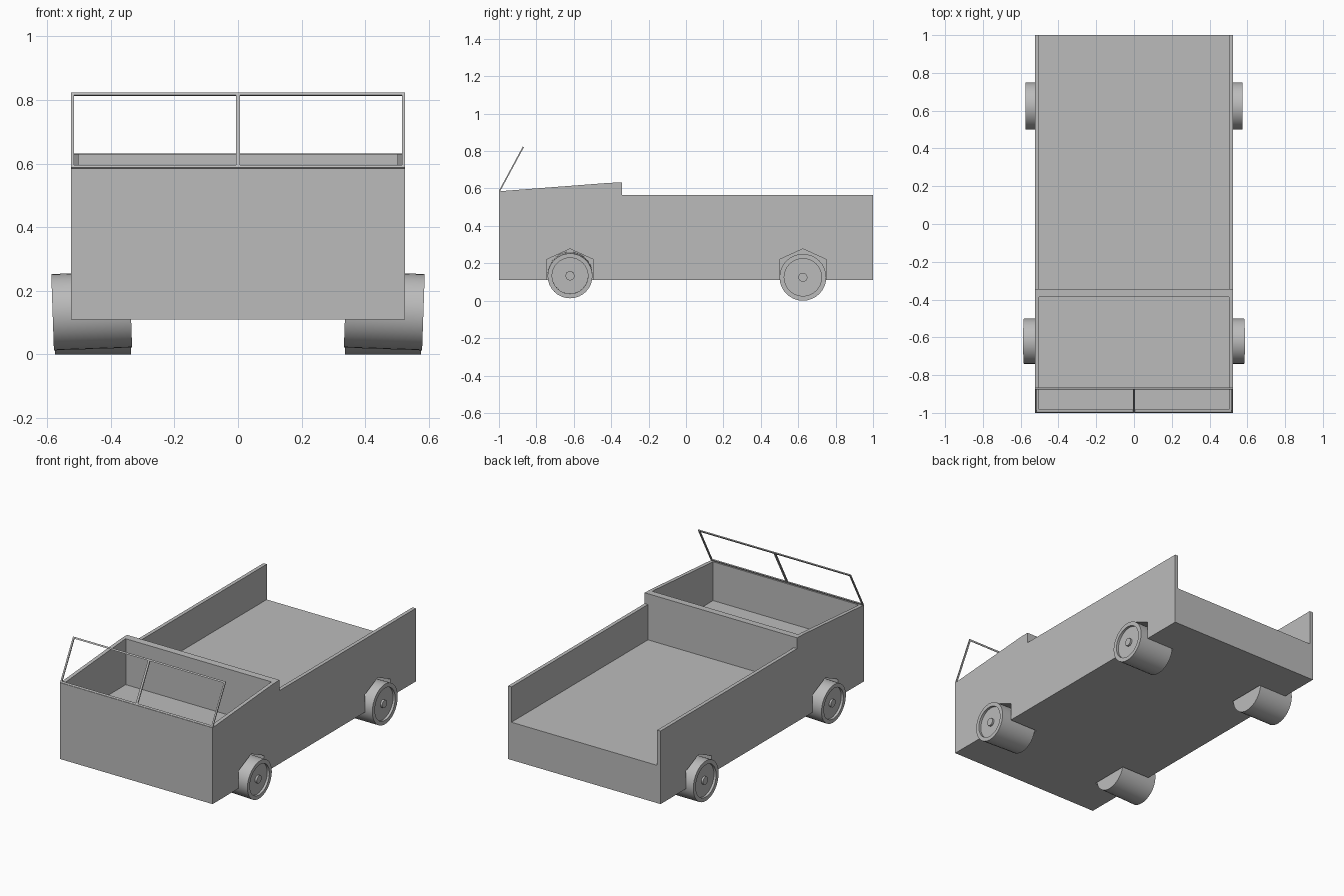
import bpy
import bmesh
import math
from mathutils import Matrix, Vector

cube = bpy.data.objects.get("Cube")
if cube:
    bpy.data.objects.remove(cube, do_unlink=True)

grey = bpy.data.materials.new("plain_grey")
grey.use_nodes = True
colour = (0.5, 0.5, 0.5, 1)
grey.diffuse_color = colour
grey.node_tree.nodes["Principled BSDF"].inputs["Base Color"].default_value = colour


def finish(name, bm):
    bmesh.ops.recalc_face_normals(bm, faces=bm.faces)
    mesh = bpy.data.meshes.new(name)
    bm.to_mesh(mesh)
    bm.free()
    mesh.materials.append(grey)
    obj = bpy.data.objects.new(name, mesh)
    bpy.context.collection.objects.link(obj)
    return obj


def side_prism(name, profile, x0, x1):
    """Extrude a (y, z) outline from x0 to x1."""
    bm = bmesh.new()
    face = bm.faces.new([bm.verts.new((x0, y, z)) for y, z in profile])
    ext = bmesh.ops.extrude_face_region(bm, geom=[face])
    verts = [v for v in ext["geom"] if isinstance(v, bmesh.types.BMVert)]
    bmesh.ops.translate(bm, vec=(x1 - x0, 0, 0), verts=verts)
    return finish(name, bm)


def cut(target, cutter):
    """Subtract the cutter and discard it."""
    mod = target.modifiers.new("cut", "BOOLEAN")
    mod.operation = "DIFFERENCE"
    mod.solver = "EXACT"
    mod.object = cutter
    bpy.context.view_layer.objects.active = target
    bpy.ops.object.modifier_apply(modifier=mod.name)
    bpy.data.objects.remove(cutter, do_unlink=True)


def rect(y0, y1, z0, z1):
    return [(y0, z0), (y1, z0), (y1, z1), (y0, z1)]


HALF, INNER, FLOOR, BASE = 0.525, 0.502, 0.345, 0.11
AXLES = {"front": (-0.62, 0.137, 0.12, 0.583, 2.0),
         "rear": (0.625, 0.125, 0.125, 0.575, 0.0)}

# Body: side outline, hollowed for the cab and the open-ended load bed
body = side_prism("body", [(-1, BASE), (1, BASE), (1, 0.565), (-0.343, 0.565),
                           (-0.343, 0.632), (-0.41, 0.63), (-1, 0.585)], -HALF, HALF)
cut(body, side_prism("cab_cutter", rect(-0.983, -0.387, FLOOR, 0.9), -INNER, INNER))
cut(body, side_prism("bed_cutter", rect(-0.343, 1.2, FLOOR, 0.9), -INNER, INNER))

# Pointed wheel arches
for y, z, r, outer, camber in AXLES.values():
    arch = [(y - 0.125, 0), (y + 0.125, 0), (y + 0.125, 0.22), (y, 0.277), (y - 0.125, 0.22)]
    for s in (-1, 1):
        cut(body, side_prism("arch_cutter", arch, s * 0.33, s * 0.7))


# Wheels: lathed drum with a sunken disc and a small hub
def wheel(name, side, y, z, r, outer, camber):
    width = outer - 0.337
    h = width / 2
    outline = [(0, -h), (r, -h), (r, h), (r * 0.8, h), (r * 0.8, h - 0.015),
               (0.024, h - 0.015), (0.024, h - 0.003), (0, h - 0.003)]
    bm = bmesh.new()
    verts = [bm.verts.new((a, 0, b)) for a, b in outline]
    edges = [bm.edges.new(pair) for pair in zip(verts, verts[1:])]
    bmesh.ops.spin(bm, geom=verts + edges, cent=(0, 0, 0), axis=(0, 0, 1),
                   angle=math.tau, steps=32)
    bmesh.ops.remove_doubles(bm, verts=bm.verts, dist=0.0005)
    turn = Matrix.Rotation(side * math.radians(90 + camber), 4, "Y")
    place = Matrix.Translation((side * (outer + 0.337) / 2, y, z))
    bmesh.ops.transform(bm, matrix=place @ turn, verts=bm.verts)
    obj = finish(name, bm)
    bpy.ops.object.select_all(action="DESELECT")
    obj.select_set(True)
    bpy.context.view_layer.objects.active = obj
    bpy.ops.object.shade_smooth_by_angle(angle=math.radians(30))


for end, axle in AXLES.items():
    for label, side in (("left", 1), ("right", -1)):
        wheel(f"{end}_{label}_wheel", side, *axle)

# Windscreen frame: thin square bars leaning backwards
LOW, HIGH = Vector((0, -0.995, 0.59)), Vector((0, -0.872, 0.818))
slope = (HIGH - LOW).normalized()
normal = slope.cross(Vector((1, 0, 0)))


def bar(name, x, t, length_x, length_s, thick=0.007):
    bm = bmesh.new()
    bmesh.ops.create_cube(bm, size=1)
    axes = Matrix((Vector((1, 0, 0)) * length_x, slope * length_s, normal * thick))
    matrix = Matrix.Translation(LOW.lerp(HIGH, t) + Vector((x, 0, 0))) @ axes.transposed().to_4x4()
    bmesh.ops.transform(bm, matrix=matrix, verts=bm.verts)
    finish(name, bm)


span = (HIGH - LOW).length
bar("windscreen_bottom_bar", 0, 0, 2 * HALF, 0.01)
bar("windscreen_top_bar", 0, 1, 2 * HALF, 0.01)
bar("windscreen_centre_bar", 0, 0.5, 0.013, span)
for label, side in (("left", 1), ("right", -1)):
    bar(f"windscreen_{label}_bar", side * (HALF - 0.005), 0.5, 0.01, span)
